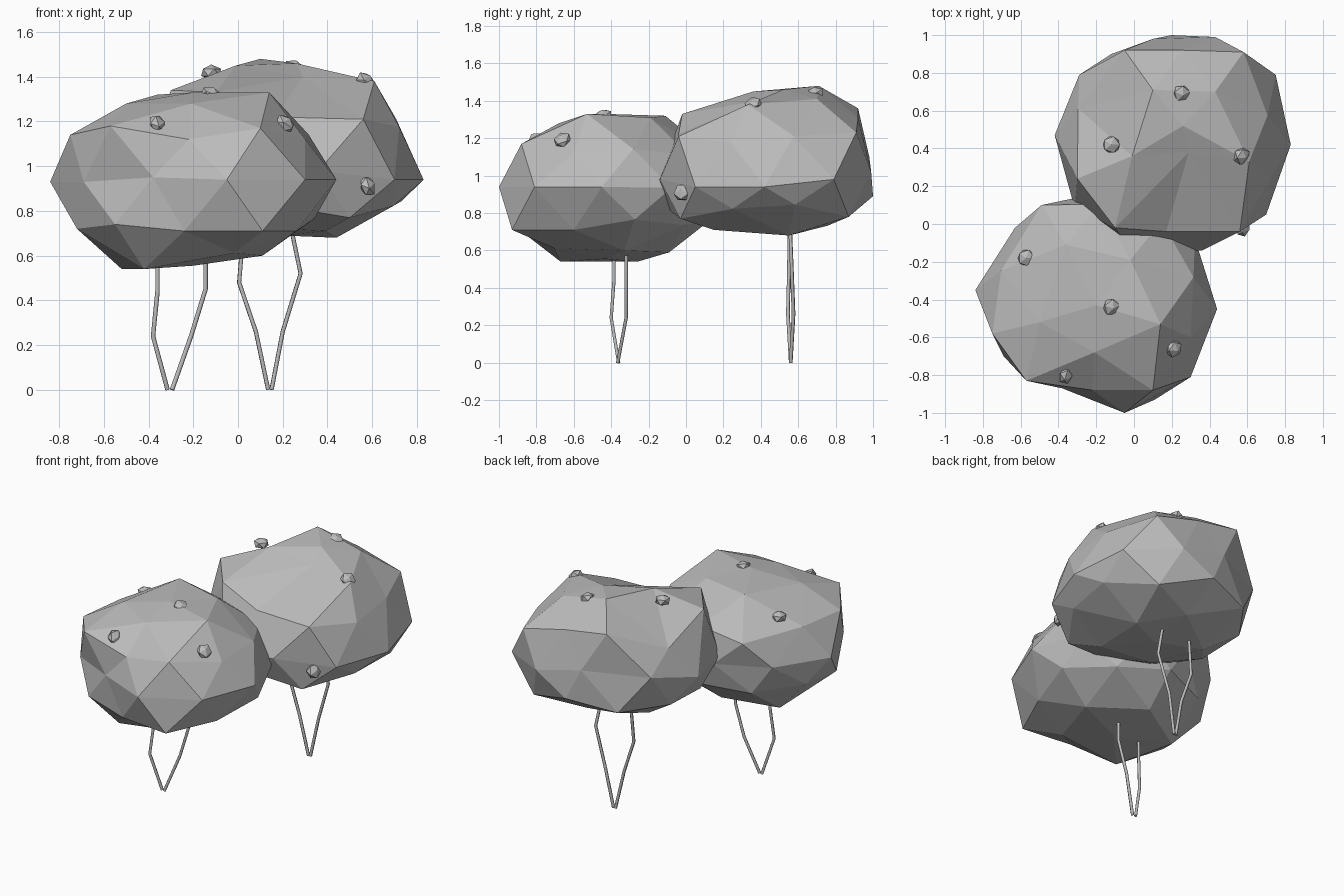
import bpy
import bmesh
from math import radians
from mathutils import Vector, Matrix

cube = bpy.data.objects.get("Cube")
if cube:
    bpy.data.objects.remove(cube)

grey = bpy.data.materials.new("stone_grey")
grey.use_nodes = True
tone = (0.5, 0.5, 0.5, 1)
grey.diffuse_color = tone
grey.node_tree.nodes["Principled BSDF"].inputs["Base Color"].default_value = tone


def add_mesh(name, bm):
    mesh = bpy.data.meshes.new(name)
    bm.to_mesh(mesh)
    bm.free()
    mesh.materials.append(grey)
    bpy.context.collection.objects.link(bpy.data.objects.new(name, mesh))


def add_body(name, centre, width, up, down, dents):
    """Faceted boulder: squashed icosphere, with some corners pulled to new spots."""
    bm = bmesh.new()
    bmesh.ops.create_icosphere(bm, subdivisions=2, radius=1)
    bmesh.ops.rotate(bm, verts=bm.verts, matrix=Matrix.Rotation(radians(-20), 3, "Z"))
    for v in bm.verts:
        v.co.z *= up if v.co.z > 0 else down
        v.co.x *= width
        v.co.y *= width
        v.co += Vector(centre)
    free = set(bm.verts)
    for dent in dents:
        spot = Vector(dent)
        corner = min(free, key=lambda v: (v.co - spot).length)
        corner.co = spot
        free.remove(corner)
    add_mesh(name, bm)


def add_pebble(name, spot, turn):
    bm = bmesh.new()
    bmesh.ops.create_icosphere(bm, subdivisions=1, radius=0.05)
    bmesh.ops.scale(bm, verts=bm.verts, vec=(1, 1, 0.7))
    bmesh.ops.rotate(bm, verts=bm.verts, matrix=Matrix.Rotation(turn, 3, (1, 1, 1)))
    bmesh.ops.translate(bm, verts=bm.verts, vec=spot)
    add_mesh(name, bm)


def add_stem(name, points):
    curve = bpy.data.curves.new(name, "CURVE")
    curve.dimensions = "3D"
    curve.bevel_depth = 0.01
    curve.bevel_resolution = 1
    curve.use_fill_caps = True
    line = curve.splines.new("POLY")
    line.points.add(len(points) - 1)
    for p, co in zip(line.points, points):
        p.co = (*co, 1)
    curve.materials.append(grey)
    bpy.context.collection.objects.link(bpy.data.objects.new(name, curve))


# Front body: crown, shoulders, rim, underside
add_body("front_body", (-0.2, -0.43, 0.935), 0.63, 0.395, 0.38, [
    (0.14, -0.53, 1.33), (-0.02, -0.19, 1.31), (-0.36, -0.11, 1.32),
    (-0.5, -0.52, 1.28), (-0.21, -0.68, 1.28),
    (-0.57, -0.83, 1.18), (0.1, -0.88, 1.17), (-0.22, -0.88, 1.12),
    (-0.75, -0.58, 1.14), (0.3, -0.6, 1.12), (-0.49, 0.1, 1.1),
    (-0.05, -1, 0.94), (-0.38, -0.87, 0.95), (-0.69, -0.7, 0.93),
    (-0.84, -0.35, 0.93), (-0.63, -0.02, 0.93), (-0.3, 0.14, 0.93),
    (0.44, -0.45, 0.94), (0.3, -0.81, 0.94),
    (-0.24, -0.89, 0.71), (0.11, -0.93, 0.71), (-0.55, -0.81, 0.74),
    (0.26, -0.6, 0.71), (-0.72, -0.58, 0.72),
    (-0.52, -0.26, 0.54), (-0.42, -0.67, 0.54), (0.11, -0.33, 0.6),
    (-0.2, -0.09, 0.59)])

# Back body
add_body("back_body", (0.2, 0.43, 0.97), 0.62, 0.46, 0.28, [
    (0.26, 0.52, 1.46), (0.1, 0.71, 1.48), (0.43, 0.7, 1.41),
    (0.61, 0.33, 1.38), (-0.01, 0.36, 1.45), (0.29, 0.38, 1.4),
    (-0.3, 0.24, 1.34), (-0.1, -0.02, 1.33), (0.58, 0.91, 1.23),
    (-0.05, 0.92, 1.36), (0.26, 0.92, 1.31), (0.56, -0.04, 1.21),
    (0.17, -0.04, 1.22),
    (0.1, 0.98, 1.1), (0.43, 0.99, 1.02), (-0.29, 0.79, 1.08),
    (0.75, 0.79, 0.98), (0.83, 0.42, 0.94), (0.7, 0.05, 0.94),
    (0.36, -0.14, 0.98), (-0.42, 0.47, 1),
    (0.2, 1, 0.89), (0.53, 0.87, 0.78), (0.5, -0.03, 0.77),
    (-0.12, 0.9, 0.84),
    (0.44, 0.55, 0.68), (0.39, 0.15, 0.71), (-0.1, 0.54, 0.7)])

# Small pebbles on the surfaces
front_pebbles = [(-0.57, -0.18, 1.2), (-0.12, -0.44, 1.32),
                 (0.21, -0.66, 1.19), (-0.36, -0.8, 1.185)]
back_pebbles = [(-0.12, 0.42, 1.42), (0.25, 0.69, 1.44),
                (0.57, 0.36, 1.38), (0.58, -0.02, 0.91)]
for side, spots in (("front", front_pebbles), ("back", back_pebbles)):
    for i, spot in enumerate(spots):
        add_pebble(f"{side}_pebble_{i + 1}", spot, i * 0.5)

# Thin bent stems meeting at the ground
add_stem("front_stem_a", [(-0.36, -0.385, 0.62), (-0.36, -0.385, 0.44),
                          (-0.38, -0.4, 0.24), (-0.315, -0.36, 0)])
add_stem("front_stem_b", [(-0.145, -0.32, 0.64), (-0.145, -0.32, 0.45),
                          (-0.21, -0.32, 0.24), (-0.295, -0.365, 0)])
add_stem("back_stem_a", [(0.03, 0.555, 0.78), (0.005, 0.55, 0.48),
                         (0.08, 0.545, 0.26), (0.135, 0.56, 0)])
add_stem("back_stem_b", [(0.23, 0.555, 0.76), (0.28, 0.565, 0.52),
                         (0.2, 0.575, 0.26), (0.15, 0.56, 0)])
